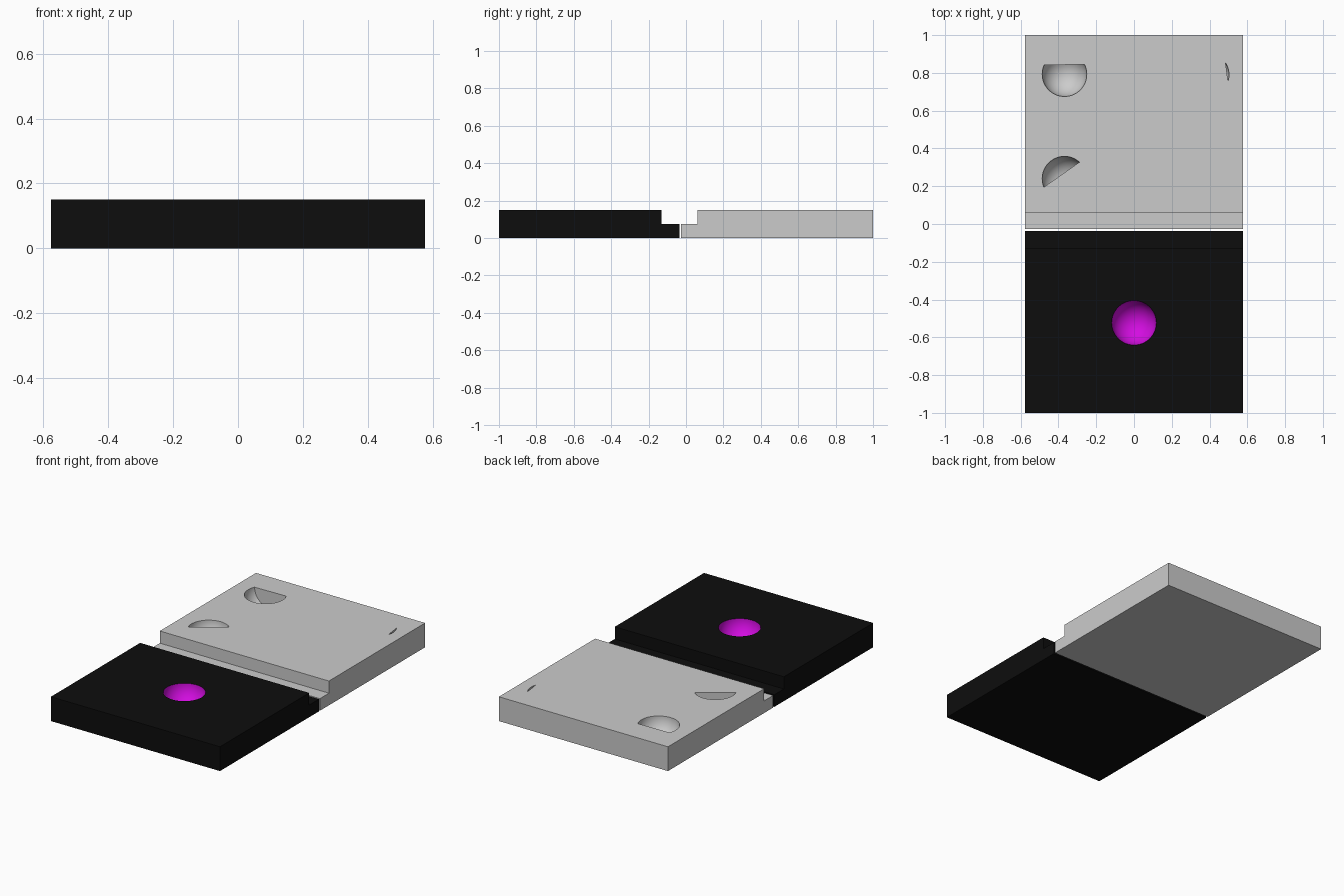
import bpy, bmesh, math
from mathutils import Vector

if "Cube" in bpy.data.objects:
    bpy.data.objects.remove(bpy.data.objects["Cube"])

HALF_W, TOP, STEP, R = 0.577, 0.15, 0.075, 0.118


def material(name, rgb):
    m = bpy.data.materials.new(name)
    m.diffuse_color = (*rgb, 1)
    m.use_nodes = True
    m.node_tree.nodes["Principled BSDF"].inputs["Base Color"].default_value = m.diffuse_color
    return m


def add_object(name, bm):
    bmesh.ops.recalc_face_normals(bm, faces=bm.faces[:])
    mesh = bpy.data.meshes.new(name)
    bm.to_mesh(mesh)
    bm.free()
    ob = bpy.data.objects.new(name, mesh)
    bpy.context.collection.objects.link(ob)
    return ob


def lapped_plate(name, profile):
    """Extrude a stepped (y, z) profile across the width."""
    bm = bmesh.new()
    face = bm.faces.new([bm.verts.new((-HALF_W, y, z)) for y, z in profile])
    ext = bmesh.ops.extrude_face_region(bm, geom=[face])
    verts = [v for v in ext["geom"] if isinstance(v, bmesh.types.BMVert)]
    bmesh.ops.translate(bm, verts=verts, vec=(2 * HALF_W, 0, 0))
    return add_object(name, bm)


def carve(plate, x, y, normal=None, offset=0.0):
    """Cut a round bowl, optionally only the part beyond a vertical plane."""
    bm = bmesh.new()
    bmesh.ops.create_uvsphere(bm, u_segments=64, v_segments=32, radius=R)
    # keep an equator ring off the top plane
    bmesh.ops.translate(bm, verts=bm.verts, vec=(x, y, TOP + 0.0005))
    if normal:
        n = Vector((*normal, 0)).normalized()
        cut = bmesh.ops.bisect_plane(
            bm, geom=bm.verts[:] + bm.edges[:] + bm.faces[:],
            plane_co=Vector((x, y, TOP)) + n * offset, plane_no=n, clear_inner=True)
        rim = [e for e in cut["geom_cut"] if isinstance(e, bmesh.types.BMEdge)]
        bmesh.ops.contextual_create(bm, geom=rim)
    cutter = add_object("bowl_cutter", bm)
    cutter.hide_render = True
    mod = plate.modifiers.new("bowl", 'BOOLEAN')
    mod.object, mod.operation, mod.solver = cutter, 'DIFFERENCE', 'EXACT'
    bpy.context.view_layer.objects.active = plate
    bpy.ops.object.modifier_apply(modifier=mod.name)
    bpy.data.objects.remove(cutter)


def smooth(ob):
    bpy.ops.object.select_all(action='DESELECT')
    ob.select_set(True)
    bpy.context.view_layer.objects.active = ob
    bpy.ops.object.shade_smooth_by_angle(angle=math.radians(30))


# grey plate with three partial bowls
grey = lapped_plate("grey_plate", [(1, 0), (1, TOP), (0.062, TOP), (0.062, STEP),
                                   (-0.026, STEP), (-0.026, 0)])
carve(grey, -0.368, 0.793, (0.02, -1), -0.05)
carve(grey, -0.368, 0.24, (-0.575, 0.818), 0.026)
carve(grey, 0.385, 0.79, (0.991, 0.13), 0.107)
smooth(grey)

# black plate with one full bowl
black = lapped_plate("black_plate", [(-1, 0), (-1, TOP), (-0.13, TOP), (-0.13, STEP),
                                     (-0.036, STEP), (-0.036, 0)])
carve(black, 0, -0.523)
black.data.materials.clear()
black.data.materials.append(material("black", (0.004, 0.004, 0.004)))
black.data.materials.append(material("magenta", (0.65, 0.004, 0.75)))
bowl_centre = Vector((0, -0.523, TOP))
for p in black.data.polygons:
    on_bowl = all((black.data.vertices[i].co - bowl_centre).length < R * 1.02
                  for i in p.vertices)
    p.material_index = 1 if on_bowl else 0
smooth(black)
